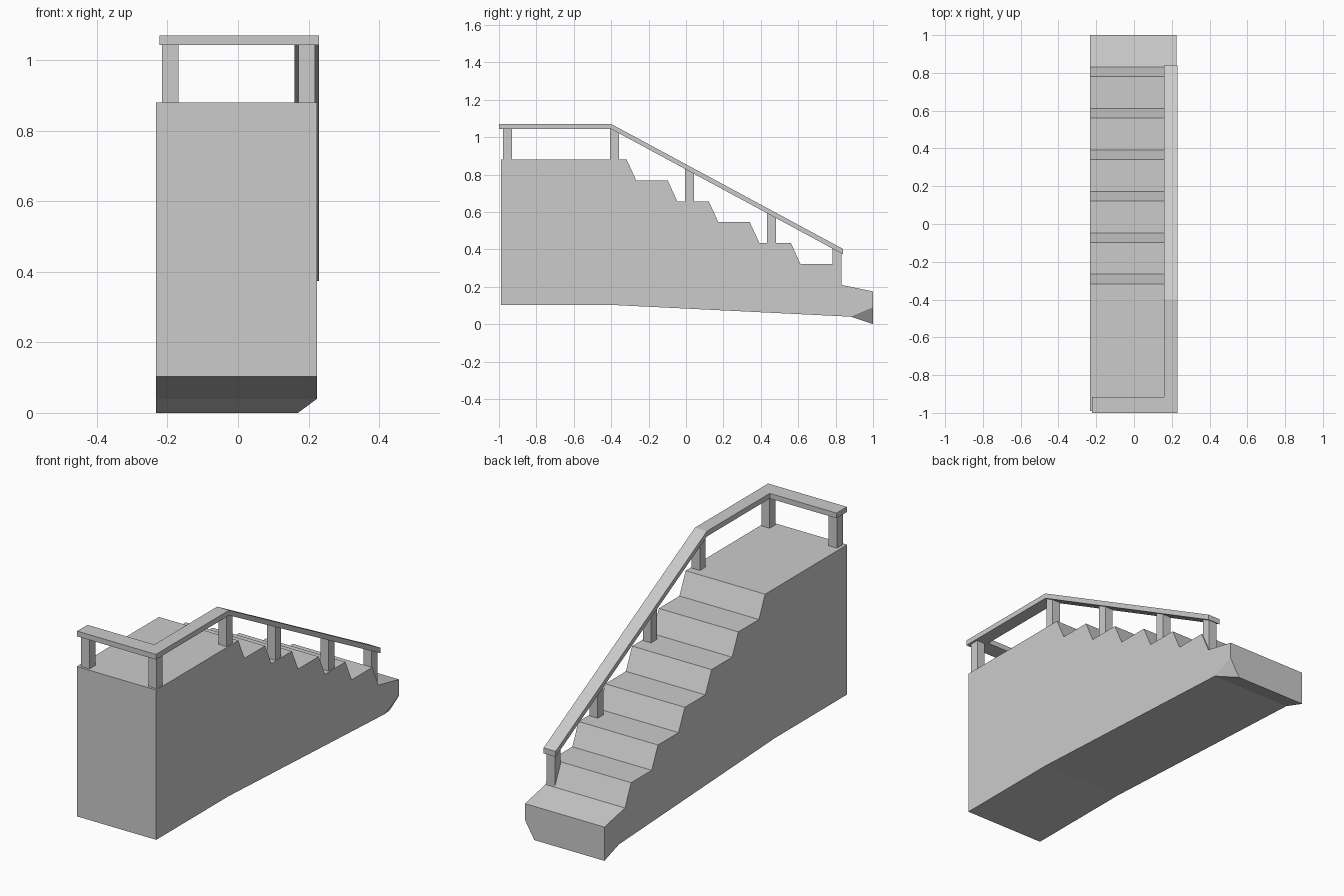
import bpy, bmesh
from mathutils import Vector

if "Cube" in bpy.data.objects:
    bpy.data.objects.remove(bpy.data.objects["Cube"])


def extrude_profile(name, profile, x0, x1):
    """Solid made from a (y, z) outline extruded along x."""
    bm = bmesh.new()
    face = bm.faces.new([bm.verts.new((x0, y, z)) for y, z in profile])
    res = bmesh.ops.extrude_face_region(bm, geom=[face], use_keep_orig=True)
    for v in res["geom"]:
        if isinstance(v, bmesh.types.BMVert):
            v.co.x = x1
    bmesh.ops.recalc_face_normals(bm, faces=bm.faces[:])
    mesh = bpy.data.meshes.new(name)
    bm.to_mesh(mesh)
    bm.free()
    obj = bpy.data.objects.new(name, mesh)
    bpy.context.collection.objects.link(obj)
    return obj


# Stair body: landing, six slanted risers, sloping underside
outline = [(-0.99, 0.88)]
for i in range(6):
    y, z = -0.317 + 0.2195 * i, 0.88 - 0.1117 * i
    outline += [(y, z), (y + 0.051, z - 0.1117)]
outline += [(1.0, 0.175), (1.0, 0.0), (0.88, 0.04), (-0.4, 0.103), (-0.99, 0.103)]
body = extrude_profile("stair_body", outline, -0.232, 0.224)

# Clipped lower corner at the foot of the stairs
a, b, c = Vector((0.224, 0.88, 0.04)), Vector((0.224, 1.0, 0.09)), Vector((0.17, 1.0, 0.0))
normal = (b - a).cross(c - a)
if normal.x < 0:
    normal.negate()
bm = bmesh.new()
bm.from_mesh(body.data)
bmesh.ops.bisect_plane(bm, geom=bm.verts[:] + bm.edges[:] + bm.faces[:], dist=1e-4,
                       plane_co=a, plane_no=normal.normalized(), clear_outer=True)
bmesh.ops.holes_fill(bm, edges=[e for e in bm.edges if e.is_boundary])
bmesh.ops.recalc_face_normals(bm, faces=bm.faces[:])
bm.to_mesh(body.data)
bm.free()


# Handrail: level over the landing, then following the stairs
def rail_bottom(y):
    return 1.043 - max(0.0, y + 0.4) * 0.54


extrude_profile("side_handrail",
                [(-1.0, 1.07), (-0.4, 1.07), (0.84, 0.402),
                 (0.84, rail_bottom(0.84)), (-0.4, 1.043), (-1.0, 1.043)], 0.16, 0.229)
extrude_profile("front_handrail",
                [(-1.0, 1.07), (-0.915, 1.07), (-0.915, 1.043), (-1.0, 1.043)], -0.223, 0.16)


# Posts with tops cut to the rail slope
def post(name, x, y, base):
    y1 = y + 0.048
    extrude_profile(name, [(y, base), (y1, base), (y1, rail_bottom(y1) + 0.003),
                           (y, rail_bottom(y) + 0.003)], x, x + 0.047)


post("front_left_post", -0.215, -0.978, 0.87)
for i, (y, base) in enumerate([(-0.978, 0.87), (-0.405, 0.87), (-0.006, 0.65),
                               (0.432, 0.425), (0.783, 0.205)]):
    post(f"side_post_{i + 1}", 0.171, y, base)
